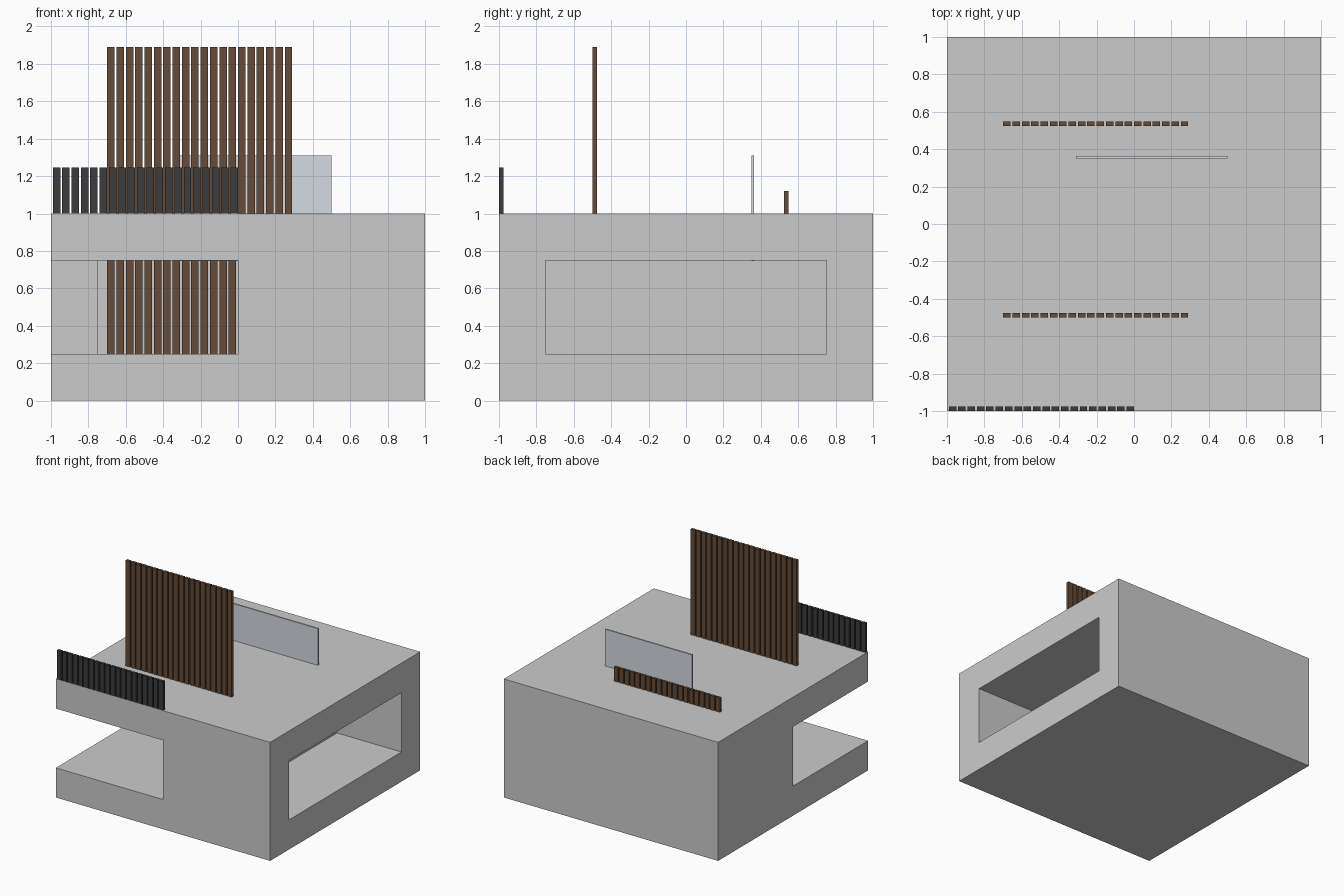
import bpy, bmesh
from mathutils import Vector

if "Cube" in bpy.data.objects:
    bpy.data.objects.remove(bpy.data.objects["Cube"])


def material(name, color):
    m = bpy.data.materials.new(name)
    m.diffuse_color = (*color, 1)
    m.use_nodes = True
    m.node_tree.nodes["Principled BSDF"].inputs["Base Color"].default_value = m.diffuse_color
    return m


def finish(name, bm, mat=None):
    bmesh.ops.recalc_face_normals(bm, faces=bm.faces)
    mesh = bpy.data.meshes.new(name)
    bm.to_mesh(mesh)
    bm.free()
    ob = bpy.data.objects.new(name, mesh)
    bpy.context.collection.objects.link(ob)
    if mat:
        mesh.materials.append(mat)
    return ob


def add_box(bm, lo, hi):
    lo, hi = Vector(lo), Vector(hi)
    verts = bmesh.ops.create_cube(bm, size=1)["verts"]
    for v in verts:
        v.co = (lo + hi) / 2 + v.co * (hi - lo)


def box(name, lo, hi, mat=None):
    bm = bmesh.new()
    add_box(bm, lo, hi)
    return finish(name, bm, mat)


def prism(name, outline, z0, z1):
    bm = bmesh.new()
    face = bm.faces.new([bm.verts.new((x, y, z0)) for x, y in outline])
    ext = bmesh.ops.extrude_face_region(bm, geom=[face])["geom"]
    tops = [g for g in ext if isinstance(g, bmesh.types.BMVert)]
    bmesh.ops.translate(bm, verts=tops, vec=(0, 0, z1 - z0))
    return finish(name, bm)


def slat_row(name, x, y, z0, z1, mat, count=20, pitch=0.05, width=0.04, depth=0.024):
    bm = bmesh.new()
    for i in range(count):
        a = x + i * pitch
        add_box(bm, (a, y, z0), (a + width, y + depth, z1))
    return finish(name, bm, mat)


def cut(target, cutter):
    cutter.hide_render = True
    mod = target.modifiers.new("cut", "BOOLEAN")
    mod.operation = "DIFFERENCE"
    mod.solver = "EXACT"
    mod.object = cutter
    bpy.context.view_layer.objects.active = target
    bpy.ops.object.modifier_apply(modifier=mod.name)
    bpy.data.objects.remove(cutter)


wood = material("wood", (0.13, 0.07, 0.04))
charcoal = material("charcoal", (0.045, 0.045, 0.047))
glass = material("glass", (0.66, 0.71, 0.76))

# House block with an open front-left corner room and a recess in the right side
body = box("house_body", (-1, -1, 0), (1, 1, 1))
cut(body, prism("corner_room_cutter",
                [(-1.1, -1.1), (0, -1.1), (0, -0.75), (0.3, -0.75),
                 (0.3, 0.75), (-0.75, 0.75), (-0.75, 0), (-1.1, 0)], 0.25, 0.75))
cut(body, box("side_recess_cutter", (0.4, -0.75, 0.25), (1.1, 0.75, 0.75)))

# Slatted screens
slat_row("roof_screen", -0.70, -0.50, 1.0, 1.89, wood)
slat_row("back_screen", -0.70, 0.524, 0.23, 1.12, wood)
slat_row("front_railing", -0.99, -1.0, 1.0, 1.245, charcoal)

# Glass panel passing through the roof
box("glass_panel", (-0.31, 0.35, 0.745), (0.50, 0.363, 1.31), glass)
